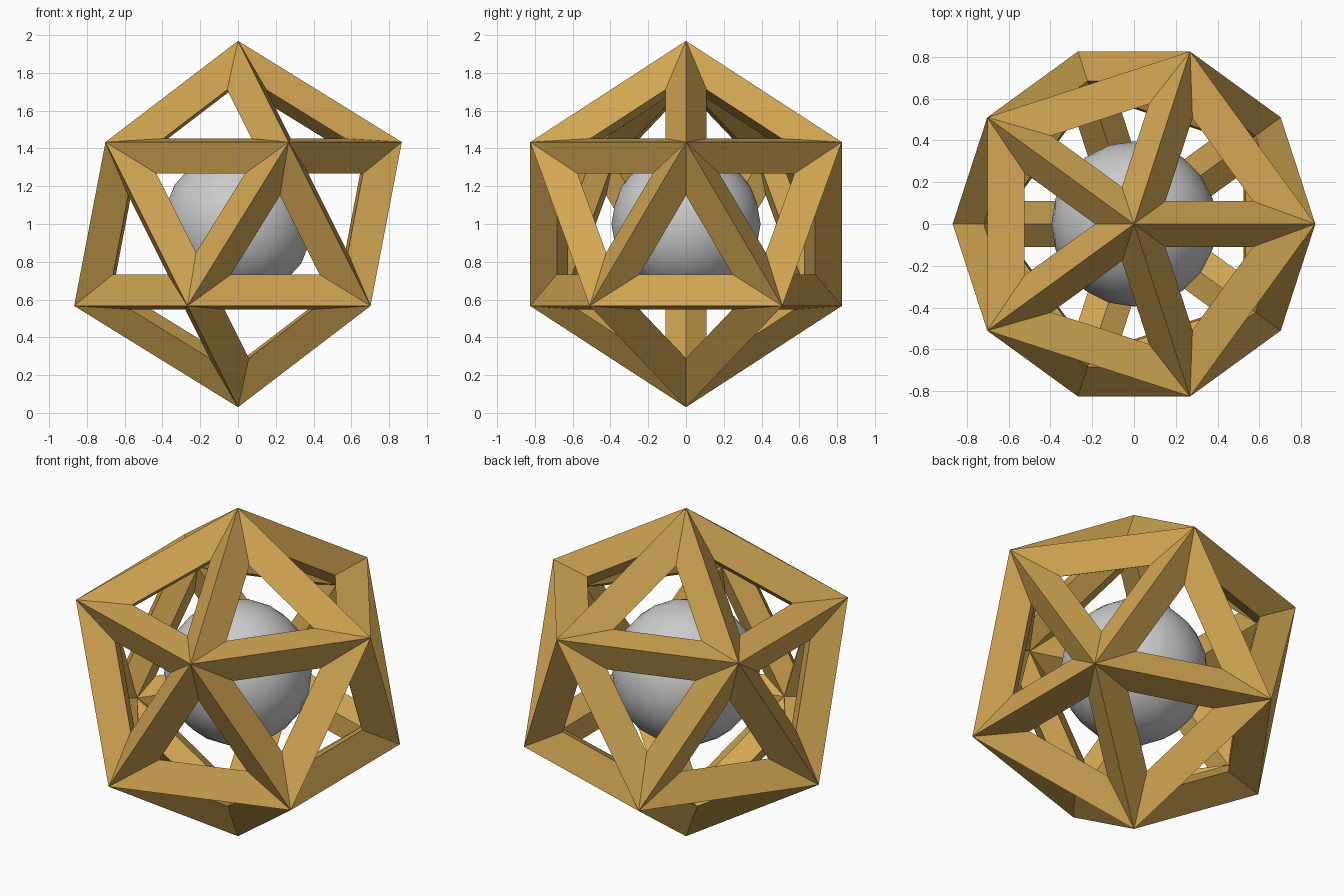
import bpy

if "Cube" in bpy.data.objects:
    bpy.data.objects.remove(bpy.data.objects["Cube"])

CENTRE = (0, 0, 1)
HALF = 0.117                      # half thickness of the struts
RADIUS = 1 - HALF * 1.2584        # strut ridges end up at radius 1

# Open icosahedral cage with diamond-section struts
bpy.ops.mesh.primitive_ico_sphere_add(subdivisions=1, radius=RADIUS, location=CENTRE)
cage = bpy.context.object
cage.name = "icosahedron_cage"
wire = cage.modifiers.new("struts", 'WIREFRAME')
wire.thickness = HALF * 2
wire.offset = 0
wire.use_even_offset = True
wire.use_replace = True
gold = bpy.data.materials.new("gold")
gold.diffuse_color = (0.64, 0.38, 0.085, 1)
gold.use_nodes = True
gold.node_tree.nodes["Principled BSDF"].inputs["Base Color"].default_value = gold.diffuse_color
cage.data.materials.append(gold)

# Plain ball floating in the middle
bpy.ops.mesh.primitive_ico_sphere_add(subdivisions=3, radius=0.395, location=CENTRE)
ball = bpy.context.object
ball.name = "inner_ball"
bpy.ops.object.shade_smooth()
